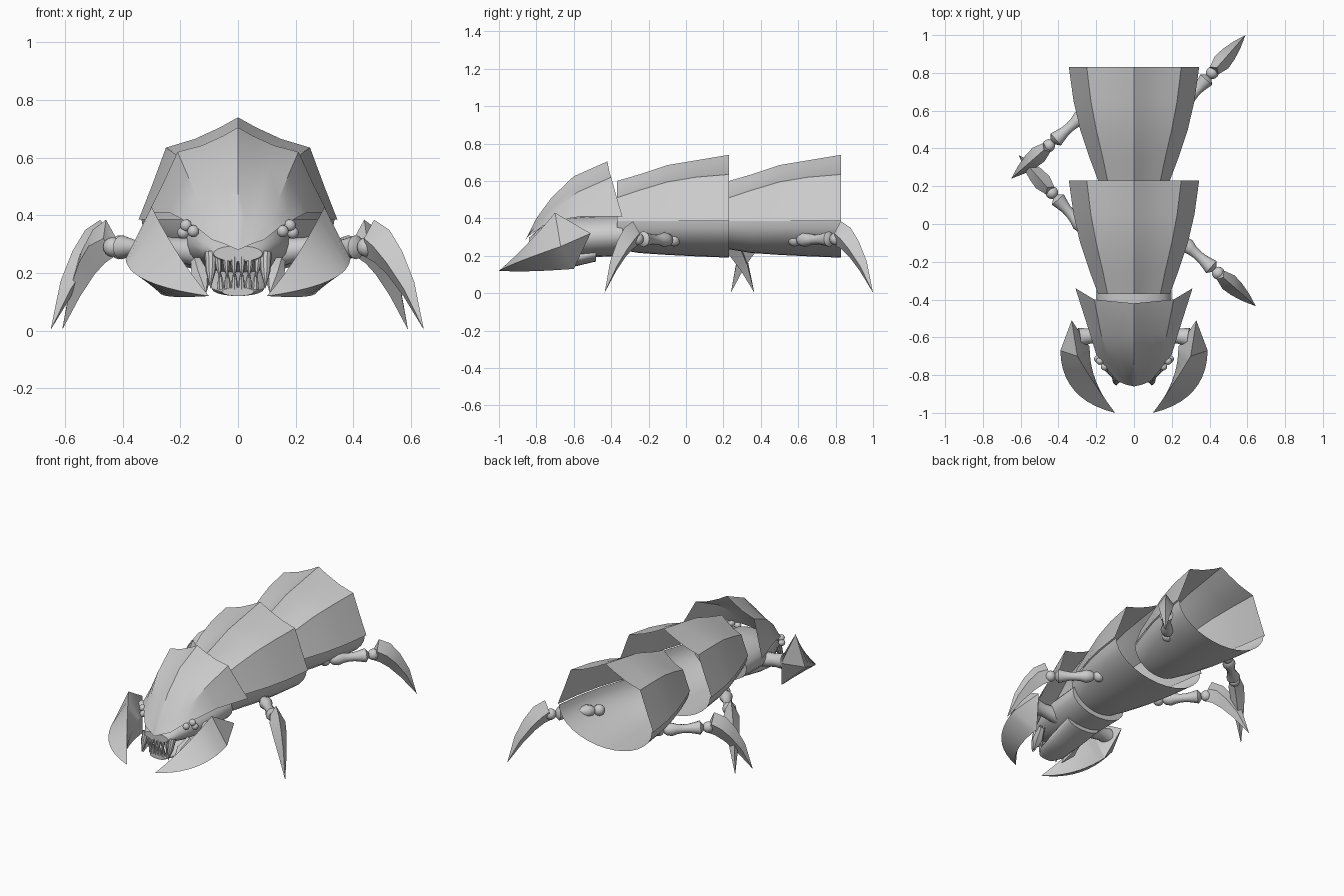
import bpy
import bmesh
from math import sin, cos, pi, sqrt
from mathutils import Vector

start_cube = bpy.data.objects.get("Cube")
if start_cube:
    bpy.data.objects.remove(start_cube, do_unlink=True)

grey = bpy.data.materials.new("plain grey")
grey.use_nodes = True
grey_value = (0.6, 0.6, 0.6, 1)
grey.diffuse_color = grey_value
grey.node_tree.nodes["Principled BSDF"].inputs["Base Color"].default_value = grey_value


def finish(name, bm, angle=pi / 6):
    """Turn a bmesh into a named object with smooth shading and sharp creases."""
    bmesh.ops.remove_doubles(bm, verts=bm.verts[:], dist=0.0005)
    bmesh.ops.recalc_face_normals(bm, faces=bm.faces[:])
    mesh = bpy.data.meshes.new(name)
    bm.to_mesh(mesh)
    bm.free()
    mesh.materials.append(grey)
    obj = bpy.data.objects.new(name, mesh)
    bpy.context.collection.objects.link(obj)
    bpy.ops.object.select_all(action='DESELECT')
    obj.select_set(True)
    bpy.context.view_layer.objects.active = obj
    bpy.ops.object.shade_smooth_by_angle(angle=angle)
    return obj


def loft(name, rings, closed=True, caps=False, angle=pi / 6):
    """Skin a row of cross-sections."""
    bm = bmesh.new()
    rows = [[bm.verts.new(p) for p in ring] for ring in rings]
    count = len(rows[0])
    for a, b in zip(rows, rows[1:]):
        for i in range(count if closed else count - 1):
            j = (i + 1) % count
            bm.faces.new((a[i], a[j], b[j], b[i]))
    if caps:
        bm.faces.new(rows[0])
        bm.faces.new(rows[-1])
    return finish(name, bm, angle)


def ball(name, centre, radius):
    bm = bmesh.new()
    bmesh.ops.create_uvsphere(bm, u_segments=14, v_segments=8, radius=radius)
    bmesh.ops.translate(bm, verts=bm.verts[:], vec=Vector(centre))
    return finish(name, bm)


def tube(name, start, end, radii, sides=12):
    """Round bar through evenly spaced radii; a zero radius makes a point."""
    start, end = Vector(start), Vector(end)
    turn = (end - start).to_track_quat('Z', 'Y')
    rings = []
    for k, r in enumerate(radii):
        centre = start.lerp(end, k / (len(radii) - 1))
        rings.append([centre + turn @ Vector((r * cos(2 * pi * i / sides),
                                             r * sin(2 * pi * i / sides), 0))
                      for i in range(sides)])
    return loft(name, rings, caps=False)


def roof(ridge, crease, edge, sag):
    """Symmetric plate section with slightly hollow panels beside the ridge."""
    ridge, crease, edge = Vector(ridge), Vector(crease), Vector(edge)
    dip = Vector((0, 0, sag))
    half = [ridge.lerp(crease, 0.25) - dip * 0.7, ridge.lerp(crease, 0.6) - dip,
            crease, crease.lerp(edge, 0.5) - dip * 0.3, edge]
    mirrored = [Vector((-p.x, p.y, p.z)) for p in reversed(half)]
    return mirrored + [ridge] + half


def oval(y, width, low, high, sides=20):
    mid, tall = (low + high) / 2, (high - low) / 2
    return [(width * cos(2 * pi * i / sides), y, mid + tall * sin(2 * pi * i / sides))
            for i in range(sides)]


# Body segments: ridged upper plate over an open half-round belly
plate_steps = [  # along, ridge z, crease x, crease z, edge x
    (0, 0.60, 0.14, 0.51, 0.19),
    (0.2, 0.635, 0.165, 0.55, 0.235),
    (0.45, 0.685, 0.2, 0.595, 0.285),
    (0.7, 0.71, 0.228, 0.62, 0.32),
    (1, 0.74, 0.25, 0.635, 0.345)]
for label, front in (("front", -0.37), ("rear", 0.23)):
    plates, bellies = [], []
    for along, ridge_z, crease_x, crease_z, edge_x in plate_steps:
        y = front + 0.6 * along
        plates.append(roof((0, y, ridge_z), (crease_x, y, crease_z), (edge_x, y, 0.385), 0.012))
        depth = 0.15 + 0.045 * sqrt(along)
        bellies.append([(0.97 * edge_x * cos(pi * i / 16), y, 0.385 - depth * sin(pi * i / 16))
                        for i in range(17)])
    loft(label + "_body_plate", plates, closed=False)
    loft(label + "_belly", bellies, closed=False)

# Head plate sweeping down to a pointed brow
loft("head_plate", [
    roof((0, -0.42, 0.705), (0.21, -0.40, 0.62), (0.31, -0.34, 0.41), 0.012),
    roof((0, -0.6, 0.625), (0.175, -0.58, 0.54), (0.24, -0.56, 0.41), 0.008),
    roof((0, -0.72, 0.51), (0.14, -0.7, 0.45), (0.2, -0.69, 0.39), 0.006),
    roof((0, -0.8, 0.4), (0.09, -0.785, 0.37), (0.14, -0.77, 0.355), 0.004),
    roof((0, -0.86, 0.28), (0.045, -0.85, 0.3), (0.09, -0.83, 0.315), 0)], closed=False)

# Face and lower jaw
loft("face", [oval(-0.34, 0.2, 0.2, 0.42), oval(-0.55, 0.19, 0.19, 0.41),
              oval(-0.68, 0.165, 0.2, 0.4), oval(-0.78, 0.125, 0.22, 0.35),
              oval(-0.84, 0.085, 0.24, 0.295)], caps=True, angle=0.8)
loft("lower_jaw", [oval(-0.48, 0.12, 0.17, 0.26), oval(-0.65, 0.105, 0.13, 0.22),
                   oval(-0.78, 0.09, 0.12, 0.17), oval(-0.83, 0.055, 0.12, 0.15)],
     caps=True, angle=0.8)

# Teeth across the mouth
for i in range(6):
    x = -0.07 + 0.028 * i
    y = -0.83 + 2 * x * x
    tube("upper_tooth", (x, y, 0.255), (x * 0.9, y - 0.01, 0.18), (0.014, 0.01, 0), 8)
    tube("lower_tooth", (x * 0.85, y + 0.01, 0.145), (x * 0.9, y, 0.215), (0.013, 0.009, 0), 8)


def bezier(a, b, c, t):
    return Vector(a) * (1 - t) ** 2 + Vector(b) * 2 * t * (1 - t) + Vector(c) * t * t


# Paired face parts and the large curved pincers
pincer_tip, pincer_back = (0.1, -1, 0.12), (0.33, -0.51, 0.32)
pincer_edges = [  # base and bend of the top, outer, bottom and inner edges
    ((0.3, -0.7, 0.43), (0.205, -0.86, 0.24)),
    ((0.39, -0.67, 0.25), (0.385, -0.93, 0.16)),
    ((0.27, -0.6, 0.13), (0.26, -0.86, 0.11)),
    ((0.235, -0.65, 0.28), (0.235, -0.84, 0.19))]
for label, side in (("left", 1), ("right", -1)):
    def flip(p):
        return Vector((p[0] * side, p[1], p[2]))

    rings = [[flip(pincer_back)] * 4]
    for k in range(11):
        rings.append([flip(bezier(base, bend, pincer_tip, k / 10)) for base, bend in pincer_edges])
    loft(label + "_pincer", rings)
    tube(label + "_pincer_arm", flip((0.12, -0.58, 0.27)), flip((0.29, -0.6, 0.29)),
         (0.05, 0.045, 0.04, 0.05))
    tube(label + "_fang", flip((0.095, -0.81, 0.27)), flip((0.095, -0.855, 0.145)),
         (0.022, 0.018, 0), 10)
    tube(label + "_cheek_spike", flip((0.145, -0.7, 0.24)), flip((0.11, -0.82, 0.13)),
         (0.02, 0.035, 0), 6)
    for eye in ((0.155, -0.755, 0.345), (0.18, -0.725, 0.365), (0.19, -0.715, 0.34)):
        ball(label + "_eye", flip(eye), 0.021)

# Legs: rounded joints, waisted bone and a hooked claw, placed by claw tip and heading
claw_steps = [  # outer reach, outer z, inner reach, inner z, half width
    (0.33, 0.385, 0.29, 0.255, 0.03),
    (0.4, 0.35, 0.335, 0.235, 0.048),
    (0.46, 0.275, 0.39, 0.195, 0.042),
    (0.515, 0.17, 0.465, 0.12, 0.026),
    (0.56, 0.003, 0.56, 0.003, 0)]


def leg(name, tip, heading):
    out = Vector((heading[0], heading[1], 0)).normalized()
    across = Vector((-out.y, out.x, 0))
    root = Vector((tip[0], tip[1], 0)) - out * 0.56

    def at(reach, z, w=0):
        return root + out * reach + across * w + Vector((0, 0, z))

    ball(name + "_hip", at(0, 0.285), 0.035)
    tube(name + "_bone", at(0.01, 0.285), at(0.28, 0.29),
         (0, 0.032, 0.04, 0.03, 0.026, 0.027, 0.034, 0.042, 0))
    ball(name + "_knee", at(0.295, 0.29), 0.034)
    rings = [[at(0.31, 0.3)] * 4]
    for far, high, near, low, w in claw_steps:
        mid_reach, mid_z = (far + near) / 2, (high + low) / 2
        rings.append([at(far, high), at(mid_reach, mid_z, w),
                      at(near, low), at(mid_reach, mid_z, -w)])
    loft(name + "_claw", rings, angle=0.7)


leg("front_left_leg", (0.645, -0.435), (0.75, -0.66))
leg("front_right_leg", (-0.61, 0.365), (-0.66, 0.75))
leg("rear_right_leg", (-0.65, 0.24), (-0.75, -0.66))
leg("rear_left_leg", (0.59, 1), (0.66, 0.75))
